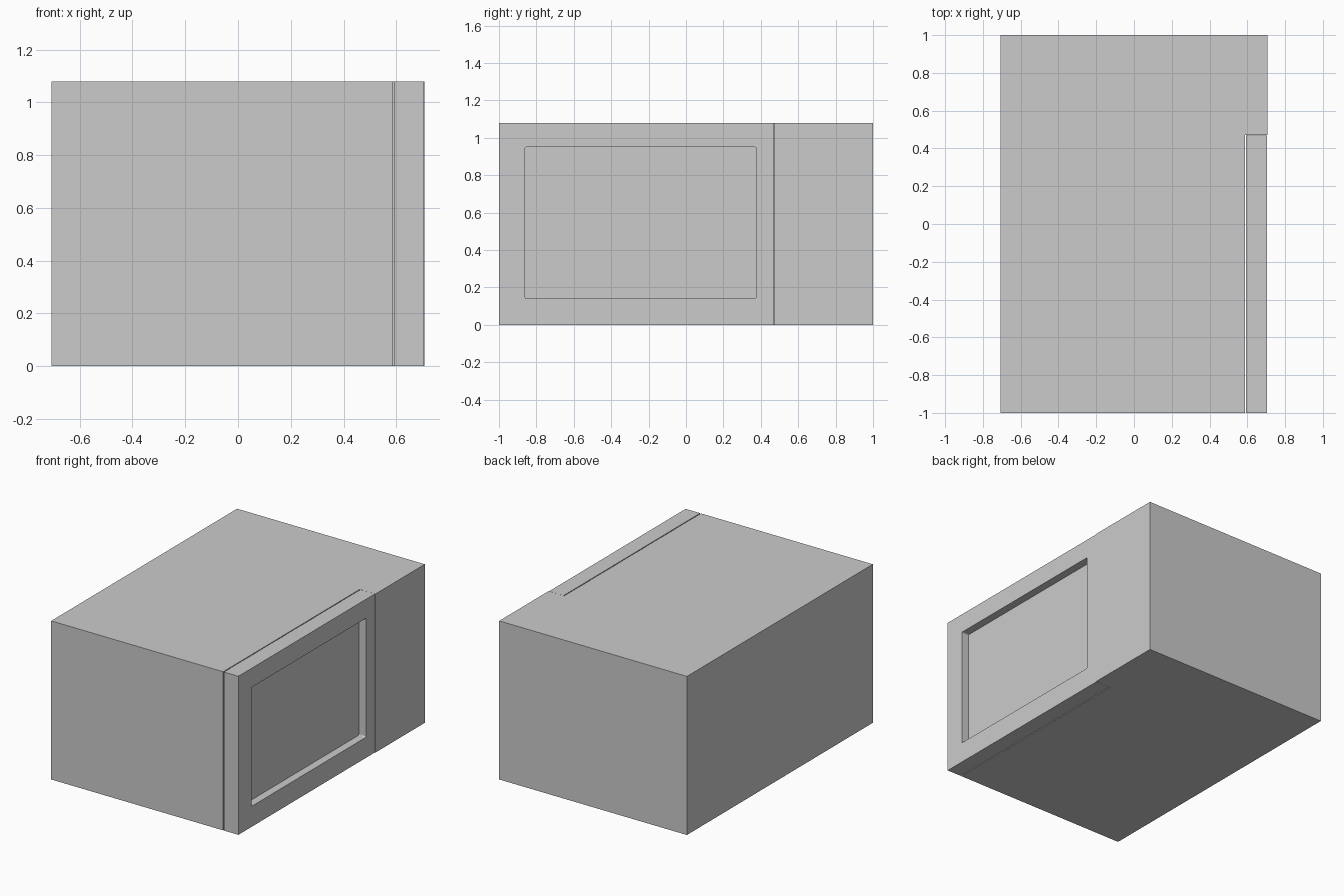
import bpy, bmesh, math

if "Cube" in bpy.data.objects:
    bpy.data.objects.remove(bpy.data.objects["Cube"])

H = 1.08


def make_object(name, bm):
    bmesh.ops.recalc_face_normals(bm, faces=bm.faces)
    mesh = bpy.data.meshes.new(name)
    bm.to_mesh(mesh)
    bm.free()
    obj = bpy.data.objects.new(name, mesh)
    bpy.context.collection.objects.link(obj)
    return obj


def extrude(name, points, offset):
    bm = bmesh.new()
    face = bm.faces.new([bm.verts.new(p) for p in points])
    new = bmesh.ops.extrude_face_region(bm, geom=[face], use_keep_orig=True)
    verts = [g for g in new["geom"] if isinstance(g, bmesh.types.BMVert)]
    bmesh.ops.translate(bm, verts=verts, vec=offset)
    return make_object(name, bm)


def rounded_rect(x, y0, y1, z0, z1, r, steps=4):
    pts = []
    corners = [(y1 - r, z1 - r), (y0 + r, z1 - r), (y0 + r, z0 + r), (y1 - r, z0 + r)]
    for i, (cy, cz) in enumerate(corners):
        for s in range(steps + 1):
            a = math.pi / 2 * (i + s / steps)
            pts.append((x, cy + r * math.cos(a), cz + r * math.sin(a)))
    return pts


# Cabinet with the control panel block, L-shaped in plan
plan = [(-0.707, -1), (0.588, -1), (0.588, 0.47), (0.707, 0.47), (0.707, 1), (-0.707, 1)]
extrude("cabinet", [(x, y, 0) for x, y in plan], (0, 0, H))

# Door, set off from the cabinet by a thin gap
door_plan = [(0.594, -1), (0.703, -1), (0.703, 0.469), (0.594, 0.469)]
door = extrude("door", [(x, y, 0) for x, y in door_plan], (0, 0, H))

# Recessed window cut into the door
cutter = extrude("window_cutter", rounded_rect(0.649, -0.86, 0.375, 0.14, 0.95, 0.008), (0.2, 0, 0))
cutter.hide_render = True
cutter.hide_viewport = True
cut = door.modifiers.new("window_recess", "BOOLEAN")
cut.operation = "DIFFERENCE"
cut.solver = "EXACT"
cut.object = cutter
